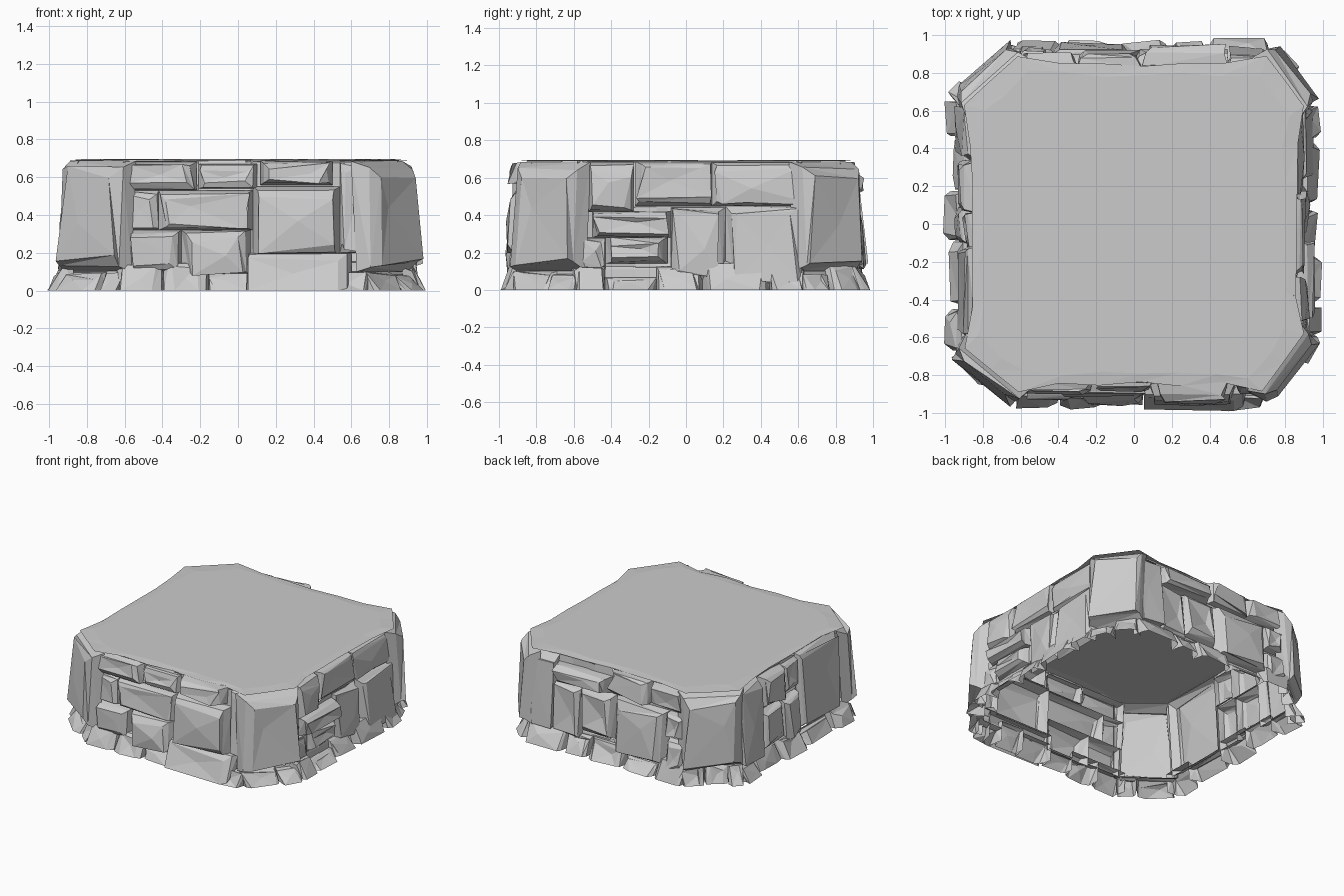
import bpy, bmesh, random
from mathutils import Vector

random.seed(7)
HEIGHT = 0.69
LEAN = 0.045       # how far the walls lean inwards at the top

cube = bpy.data.objects.get("Cube")
if cube:
    bpy.data.objects.remove(cube, do_unlink=True)

stone_grey = bpy.data.materials.new("stone_grey")
stone_grey.use_nodes = True
GREY = (0.6, 0.6, 0.6, 1)
stone_grey.diffuse_color = GREY
stone_grey.node_tree.nodes["Principled BSDF"].inputs["Base Color"].default_value = GREY


def rnd(a):
    return random.uniform(-a, a)


def finish(bm, name):
    mesh = bpy.data.meshes.new(name)
    bm.to_mesh(mesh)
    bm.free()
    mesh.materials.append(stone_grey)
    bpy.context.collection.objects.link(bpy.data.objects.new(name, mesh))


def bridge(bm, low, high, first=0):
    """Join two closed rings with randomly split quads."""
    n = len(low)
    for i in range(first, n):
        a, b, c, d = low[i], low[(i + 1) % n], high[(i + 1) % n], high[i]
        tris = ((a, b, c), (a, c, d)) if random.random() < 0.5 else ((a, b, d), (b, c, d))
        for t in tris:
            bm.faces.new(t)


class Wall:
    """One side of the eight-sided footprint, with its own u / z / outward frame."""

    def __init__(self, p0, p1):
        p0, p1 = Vector(p0), Vector(p1)
        self.t = (p1 - p0).normalized()
        self.n = Vector((self.t.y, -self.t.x))
        self.u0, self.u1 = p0.dot(self.t), p1.dot(self.t)
        self.dist = p0.dot(self.n)
        self.stones = []

    def point(self, u, z, out):
        p = self.t * u + self.n * (self.dist + out - LEAN * z / HEIGHT)
        return (p.x, p.y, max(z, 0))


def add_stone(bm, wall, u0, u1, z0, z1, depth, rough=0.018, bevel=0.04):
    """Chiselled block: back ring, shoulder ring and faceted front, open behind.
    Blocks standing on the ground become wedges that flare at the foot."""
    wall.stones.append((u0, u1, z0, z1))
    w, h = u1 - u0, z1 - z0
    on_ground = z0 == 0
    rings = []
    for inset, out, r in ((0, -0.012, 0), (0.06, depth * 0.65, rough * 0.6), (0.16, depth, rough)):
        ring = []
        for u, z, su, sz in ((u0, z0, 1, 1), (u1, z0, -1, 1), (u1, z1, -1, -1), (u0, z1, 1, -1)):
            u += su * min(inset * w, bevel) * random.uniform(0.4, 1.6)
            o = out + rnd(r * 0.7)
            if on_ground and inset:
                o += 0.03 if sz == 1 else -0.35 * out
            if not (on_ground and sz == 1):
                z += sz * min(inset * h, bevel) * random.uniform(0.4, 1.6) + rnd(r)
            ring.append(bm.verts.new(wall.point(u + rnd(r), min(z, HEIGHT - 0.005), o)))
        rings.append(ring)
    for low, high in zip(rings, rings[1:]):
        bridge(bm, low, high, 1 if on_ground else 0)
    centre = bm.verts.new(wall.point(u0 + w * random.uniform(0.3, 0.7),
                                     z0 + h * random.uniform(0.35, 0.65), depth + rnd(rough)))
    front = rings[2]
    for i in range(4):
        bm.faces.new((front[i], front[(i + 1) % 4], centre))


def add_backing(bm, wall):
    """Recessed wall that fills only the gaps between the stones."""
    us, zs = {round(wall.u0, 3), round(wall.u1, 3)}, {0, HEIGHT}
    for u0, u1, z0, z1 in wall.stones:
        us |= {round(u, 3) for u in (u0, u1) if wall.u0 < u < wall.u1}
        zs |= {round(z, 3) for z in (z0, z1) if 0 < z < HEIGHT}
    us, zs = sorted(us), sorted(zs)
    grid = [[bm.verts.new(wall.point(u, z, rnd(0.006))) for z in zs] for u in us]
    for i in range(len(us) - 1):
        for j in range(len(zs) - 1):
            u, z = (us[i] + us[i + 1]) / 2, (zs[j] + zs[j + 1]) / 2
            if not any(a < u < b and c < z < d for a, b, c, d in wall.stones):
                bm.faces.new((grid[i][j], grid[i + 1][j], grid[i + 1][j + 1], grid[i][j + 1]))


# Footprint, counter-clockwise from the front
corners = [(-0.61, -0.88), (0.67, -0.88), (0.89, -0.58), (0.89, 0.62),
           (0.7, 0.88), (-0.61, 0.88), (-0.89, 0.63), (-0.89, -0.65)]
walls = [Wall(corners[i], corners[(i + 1) % 8]) for i in range(8)]

# Stones of the four long walls: u0, u1, z0, z1, depth
front = [(-.6, -.22, .53, .68, .06), (-.21, .1, .54, .67, .04), (.12, .5, .56, .685, .1),
         (.08, .54, .19, .55, .09), (-.42, .08, .32, .53, .06), (-.6, -.42, .32, .53, .03),
         (-.58, -.3, .1, .32, .06), (-.3, .07, .08, .32, .08), (.04, .6, 0, .2, .08),
         (.54, .67, .2, .68, .03)]
right = [(-.53, -.28, .42, .68, .06), (-.27, .14, .45, .685, .05), (.14, .61, .45, .68, .04),
         (.21, .63, .03, .45, .06), (-.08, .21, .05, .44, .04), (-.5, -.08, .28, .42, .08),
         (-.43, -.1, .14, .28, .06), (-.57, -.43, .12, .28, .03)]
back = [(-.7, -.5, .1, .68, .06), (-.5, -.04, .5, .63, .1), (-.04, .3, .52, .685, .07),
        (.3, .6, .52, .68, .06), (0, .46, .1, .5, .08), (-.28, 0, .16, .5, .05),
        (.46, .6, .32, .5, .07), (.46, .62, .08, .3, .06), (-.5, -.28, .1, .5, .05)]
left = [(-.63, -.34, .08, .68, .06), (-.33, -.06, .42, .67, .07), (-.34, -.1, .12, .41, .05),
        (-.09, .1, .08, .42, .06), (-.06, .12, .44, .66, .04), (.12, .62, .1, .68, .05)]

for wall, side, stones in zip(walls[::2], ("front", "right", "back", "left"),
                              (front, right, back, left)):
    bm = bmesh.new()
    for s in stones:
        add_stone(bm, wall, *s)
    finish(bm, side + "_stones")

# Tall corner stones on the chamfers
bm = bmesh.new()
for wall in walls[1::2]:
    add_stone(bm, wall, wall.u0 - 0.045, wall.u1 + 0.045, 0.1, 0.685, 0.11, 0.012, 0.06)
finish(bm, "corner_stones")

# Loose rubble around the foot
bm = bmesh.new()
for wall in walls:
    u = wall.u0 - 0.03
    while u < wall.u1 - 0.05:
        w = random.uniform(0.16, 0.36)
        add_stone(bm, wall, u, min(u + w, wall.u1 + 0.03), 0,
                  random.uniform(0.06, 0.16), random.uniform(0.04, 0.08), 0.02)
        u += w
finish(bm, "foot_rubble")

# Backing between the stones, open underneath
bm = bmesh.new()
for wall in walls:
    add_backing(bm, wall)
finish(bm, "rock_backing")

# Flat top with a slightly worn rim
bm = bmesh.new()
outer, inner = [], []
for i, wall in enumerate(walls):
    steps = 6 if i % 2 == 0 else 2
    for k in range(steps):
        u = wall.u0 + (wall.u1 - wall.u0) * k / steps
        reach = 0.055 if i % 2 or k == 0 else random.uniform(0, 0.025)
        outer.append(bm.verts.new(wall.point(u, HEIGHT - rnd(0.002), reach)))
        inner.append(bm.verts.new(wall.point(u * 0.96, HEIGHT + 0.006, random.uniform(-0.06, -0.02))))
bridge(bm, outer, inner)
bm.faces.new(inner)
finish(bm, "top_surface")
